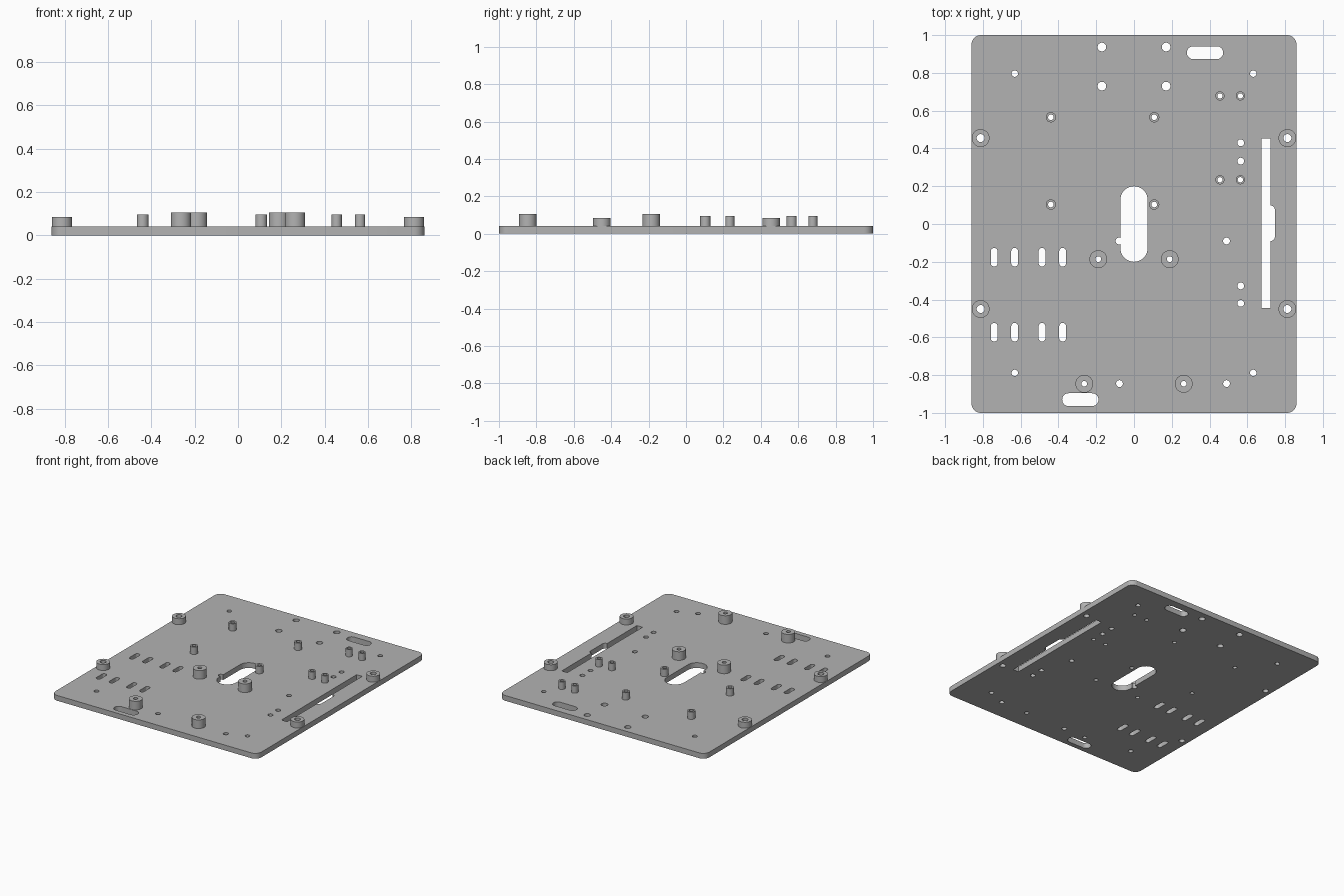
import bpy, bmesh
from math import pi, sin, cos, radians

cube = bpy.data.objects.get("Cube")
if cube:
    bpy.data.objects.remove(cube, do_unlink=True)

THICK = 0.04
grey = bpy.data.materials.new("mid_grey")
grey.use_nodes = True
colour = (0.45, 0.45, 0.45, 1)
grey.diffuse_color = colour
grey.node_tree.nodes["Principled BSDF"].inputs["Base Color"].default_value = colour


def arc(x, y, r, start, end, n):
    angles = [radians(start + (end - start) * i / n) for i in range(n + 1)]
    return [(x + r * cos(a), y + r * sin(a)) for a in angles]


def circle(x, y, r, n=32):
    return arc(x, y, r, 0, 360, n)[:-1]


def rounded(x0, x1, y0, y1, r, n=8):
    """Rounded rectangle; a radius of half the width gives a slot."""
    return (arc(x1 - r, y1 - r, r, 0, 90, n) + arc(x0 + r, y1 - r, r, 90, 180, n)
            + arc(x0 + r, y0 + r, r, 180, 270, n) + arc(x1 - r, y0 + r, r, 270, 360, n))


def slot(x, y, w, h):
    return rounded(x - w / 2, x + w / 2, y - h / 2, y + h / 2, min(w, h) / 2 - 0.0005)


def extrude(name, loops, z0, z1):
    """Solid from an outer loop and any number of hole loops."""
    curve = bpy.data.curves.new(name, "CURVE")
    curve.dimensions = "2D"
    curve.fill_mode = "BOTH"
    curve.extrude = (z1 - z0) / 2
    for loop in loops:
        spline = curve.splines.new("POLY")
        spline.points.add(len(loop) - 1)
        for point, (x, y) in zip(spline.points, loop):
            point.co = (x, y, 0, 1)
        spline.use_cyclic_u = True
    temp = bpy.data.objects.new(name + "_outline", curve)
    bpy.context.collection.objects.link(temp)
    bpy.context.view_layer.update()
    graph = bpy.context.evaluated_depsgraph_get()
    mesh = bpy.data.meshes.new_from_object(temp.evaluated_get(graph))
    bpy.data.objects.remove(temp, do_unlink=True)

    bm = bmesh.new()
    bm.from_mesh(mesh)
    bmesh.ops.remove_doubles(bm, verts=bm.verts, dist=0.0001)
    bmesh.ops.translate(bm, verts=bm.verts, vec=(0, 0, (z0 + z1) / 2))
    bmesh.ops.recalc_face_normals(bm, faces=bm.faces)
    bm.to_mesh(mesh)
    bm.free()
    mesh.materials.clear()
    mesh.materials.append(grey)
    obj = bpy.data.objects.new(name, mesh)
    bpy.context.collection.objects.link(obj)
    bpy.ops.object.select_all(action="DESELECT")
    obj.select_set(True)
    bpy.context.view_layer.objects.active = obj
    bpy.ops.object.shade_smooth_by_angle(angle=radians(30))
    return obj


# Standoffs: name, positions, outer radius, bore radius, top height
standoffs = [
    ("edge_standoff", [(x, y) for x in (-0.812, 0.812) for y in (-0.45, 0.455)], 0.047, 0.021, 0.085),
    ("tall_standoff", [(s * x, y) for s in (-1, 1) for x, y in ((0.189, -0.186), (0.263, -0.846))],
     0.047, 0.015, 0.105),
    ("board_standoff", [(x, y) for x in (-0.44, 0.107) for y in (0.103, 0.565)], 0.027, 0.015, 0.095),
    ("small_standoff", [(x, y) for x in (0.455, 0.563) for y in (0.234, 0.678)], 0.024, 0.014, 0.095),
]

# Plate outline and screw holes
loops = [rounded(-0.86, 0.86, -1, 1, 0.05)]
for x in (-0.631, 0.631):
    loops += [circle(x, y, 0.017) for y in (-0.788, 0.796)]
for x in (-0.17, 0.17):
    loops += [circle(x, y, 0.023) for y in (0.73, 0.937)]
loops += [circle(0.565, y, 0.018) for y in (0.43, 0.333, -0.328, -0.42)]
loops += [circle(x, y, 0.018) for x, y in ((0.49, -0.09), (0.49, -0.845), (-0.077, -0.845))]

# Strap slots and handle slots
for x in (-0.74, -0.632, -0.487, -0.378):
    loops += [slot(x, y, 0.036, 0.098) for y in (-0.176, -0.573)]
loops += [slot(0.376, 0.907, 0.192, 0.068), slot(-0.284, -0.93, 0.192, 0.068)]

# Central oval opening with a round notch in its left side
loops.append(arc(0, 0.128, 0.072, 0, 180, 24) + arc(-0.08, -0.09, 0.018, 64, 296, 16)
             + arc(0, -0.128, 0.072, 180, 360, 24))

# Long side slot with a wider middle
loops.append([(0.675, -0.445), (0.722, -0.445), (0.722, -0.09)]
             + arc(0.722, -0.066, 0.024, -90, 0, 6) + arc(0.722, 0.074, 0.024, 0, 90, 6)
             + [(0.722, 0.452), (0.675, 0.452)])

for name, spots, outer, bore, top in standoffs:
    for i, (x, y) in enumerate(spots, 1):
        loops.append(circle(x, y, bore))
        extrude(f"{name}_{i}", [circle(x, y, outer), circle(x, y, bore)], THICK, top)

extrude("base_plate", loops, 0, THICK)
